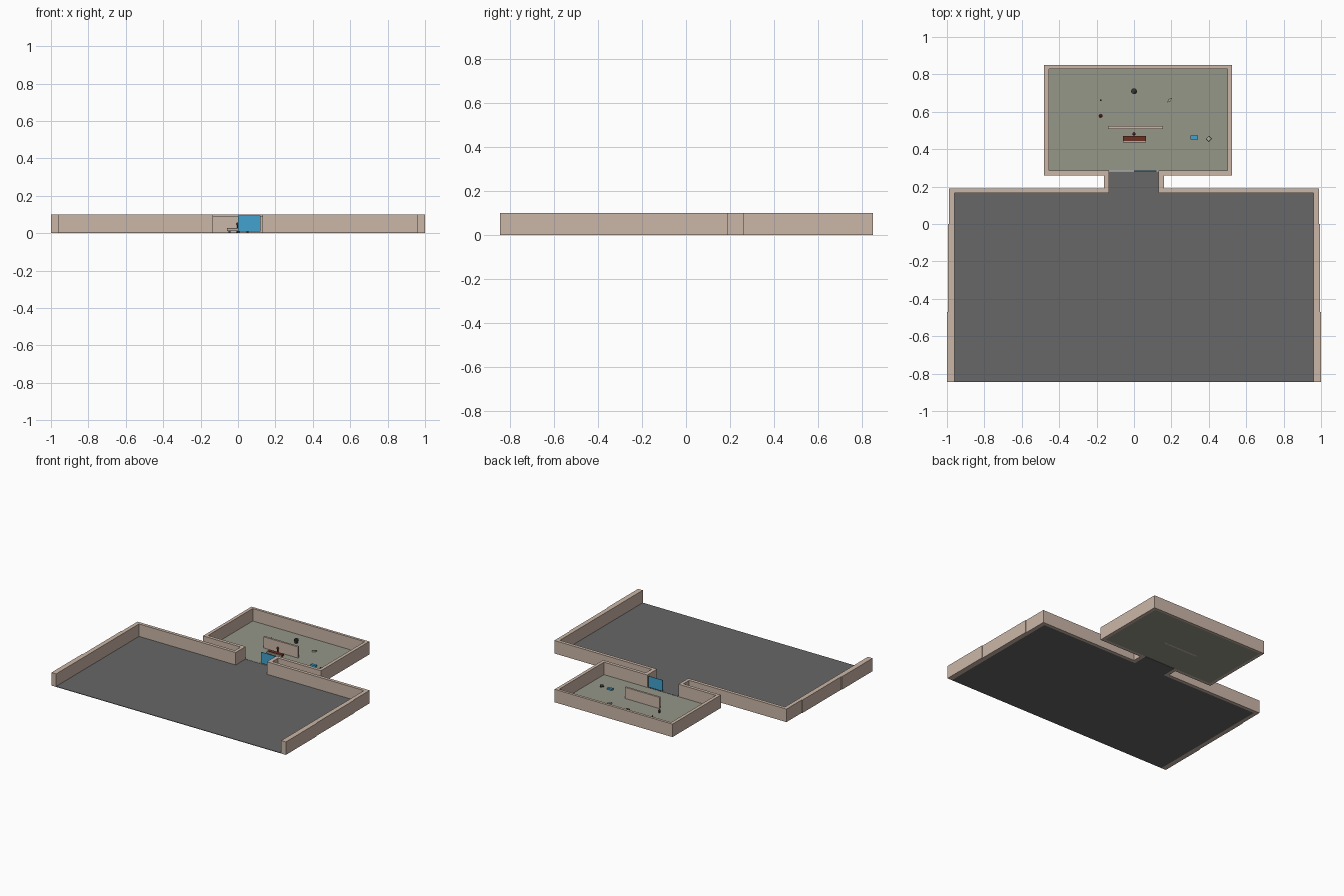
import bpy
import bmesh
from math import radians

cube = bpy.data.objects.get("Cube")
if cube:
    bpy.data.objects.remove(cube, do_unlink=True)


def material(name, r, g, b):
    m = bpy.data.materials.new(name)
    m.use_nodes = True
    m.diffuse_color = (r, g, b, 1)
    m.node_tree.nodes["Principled BSDF"].inputs["Base Color"].default_value = (r, g, b, 1)
    return m


TAN = material("tan plaster", 0.60, 0.47, 0.39)
GREY = material("dark grey floor", 0.135, 0.135, 0.135)
GREEN = material("grey green floor", 0.30, 0.31, 0.25)
BLUE = material("blue", 0.055, 0.36, 0.62)
BROWN = material("brown wood", 0.15, 0.03, 0.015)
RED = material("dark red", 0.25, 0.03, 0.025)
DARK = material("charcoal", 0.04, 0.04, 0.04)
PALE = material("pale stone", 0.45, 0.42, 0.36)


def finish(name, bm, mat):
    bmesh.ops.recalc_face_normals(bm, faces=bm.faces)
    mesh = bpy.data.meshes.new(name)
    bm.to_mesh(mesh)
    bm.free()
    mesh.materials.append(mat)
    obj = bpy.data.objects.new(name, mesh)
    bpy.context.collection.objects.link(obj)
    return obj


def prism(name, outline, z0, z1, mat):
    bm = bmesh.new()
    face = bm.faces.new([bm.verts.new((x, y, z0)) for x, y in outline])
    top = bmesh.ops.extrude_face_region(bm, geom=[face])["geom"]
    bmesh.ops.translate(bm, vec=(0, 0, z1 - z0),
                        verts=[v for v in top if isinstance(v, bmesh.types.BMVert)])
    return finish(name, bm, mat)


def box(name, x0, x1, y0, y1, z0, z1, mat):
    return prism(name, [(x0, y0), (x1, y0), (x1, y1), (x0, y1)], z0, z1, mat)


def drum(name, x, y, z0, z1, radius, mat, top=1.0, sides=8):
    bm = bmesh.new()
    bmesh.ops.create_cone(bm, cap_ends=True, segments=sides, radius1=radius,
                          radius2=radius * top, depth=z1 - z0)
    bmesh.ops.translate(bm, vec=(x, y, (z0 + z1) / 2), verts=bm.verts)
    return finish(name, bm, mat)


def ball(name, x, y, z, radius, mat):
    bm = bmesh.new()
    bmesh.ops.create_icosphere(bm, subdivisions=2, radius=radius)
    bmesh.ops.translate(bm, vec=(x, y, z), verts=bm.verts)
    return finish(name, bm, mat)


# One continuous wall around hall, passage and back room, open at the front
side = [(-1, -.845), (-1, -.47), (-.995, -.47), (-.995, 0), (-.99, 0),
        (-.99, .19), (-.16, .19), (-.16, .26)]
outer = side + [(-.48, .26), (-.48, .85), (.525, .85), (.525, .26)]
outer += [(-x, y) for x, y in reversed(side)]
inner = [(.96, -.845), (.96, .165), (.13, .165), (.13, .285), (.5, .285), (.5, .83),
         (-.455, .83), (-.455, .285), (-.135, .285), (-.135, .165),
         (-.96, .165), (-.96, -.845)]
prism("outer_walls", outer + inner, 0, .1, TAN)

# Floors
prism("hall_floor", [(-.96, -.845), (.96, -.845), (.96, .165), (.13, .165), (.13, .282),
                     (-.135, .282), (-.135, .165), (-.96, .165)], 0, .004, GREY)
box("back_room_floor", -.455, .5, .285, .83, 0, .004, GREEN)

# Door leaf and partition
box("door_leaf", 0, .12, .282, .286, .01, .095, BLUE)
box("partition", -.14, .155, .508, .523, 0, .09, TAN)

# Desk with a pale front strip and a seated figure
box("desk_top", -.06, .065, .443, .47, .018, .027, BROWN)
box("desk_front", -.06, .065, .435, .443, .012, .024, PALE)
for x in (-.05, .045):
    box("desk_leg", x, x + .01, .445, .468, .004, .018, BROWN)
drum("seated_body", 0, .482, .004, .04, .007, DARK, top=.7)
ball("seated_head", 0, .482, .048, .009, RED)

# Stool behind the partition
drum("stool_base", 0, .71, .004, .02, .013, DARK)
drum("stool_seat", 0, .71, .02, .032, .016, DARK)
ball("stool_knob", .008, .705, .03, .007, RED)

# Small items at the left of the room
drum("red_post", -.178, .578, .004, .022, .006, DARK)
ball("red_post_cap", -.178, .578, .022, .009, RED)
drum("small_peg", -.178, .662, .004, .014, .005, DARK)

# Small items at the right of the room
wedge = drum("slanted_block", 0, 0, .004, .014, .013, PALE, sides=4)
wedge.scale = (1.4, .6, 1)
wedge.rotation_euler.z = radians(45)
wedge.location = (.19, .662, 0)
box("blue_mat", .303, .343, .452, .472, .004, .016, BLUE)
drum("diamond_block", .4, .455, .004, .014, .017, DARK, sides=4)
drum("diamond_cap", .4, .455, .014, .018, .012, PALE, sides=4)
